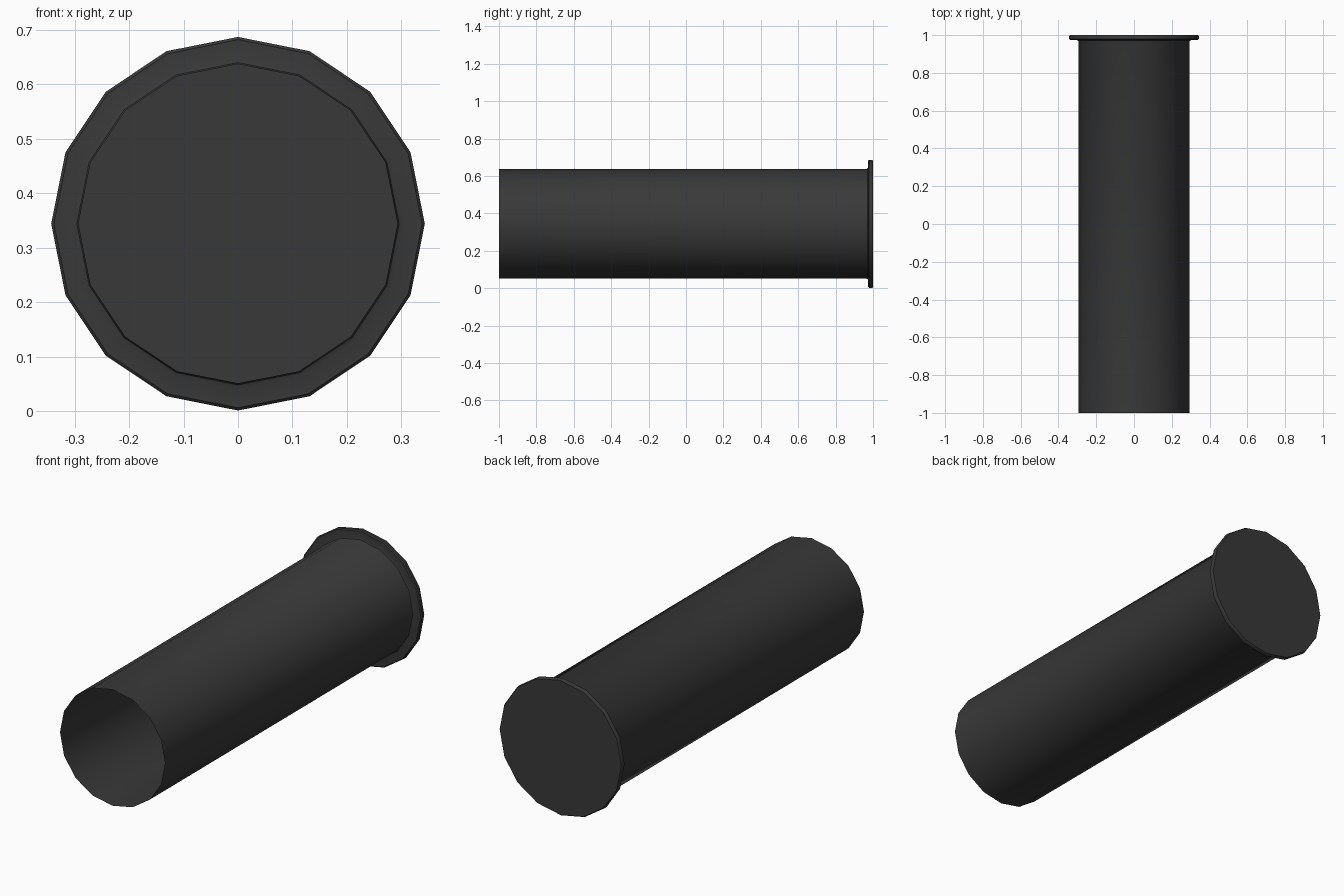
import bpy, bmesh, math

if "Cube" in bpy.data.objects:
    bpy.data.objects.remove(bpy.data.objects["Cube"])

SIDES = 16
CENTRE_Z = 0.344

# (radius, y) profile: open thin tube, small fillet, flange with softened rim
PROFILE = [(0.293, -1.0), (0.293, 0.965), (0.296, 0.971), (0.304, 0.974),
           (0.338, 0.974), (0.343, 0.979), (0.343, 0.995), (0.339, 1.0)]

bm = bmesh.new()
rings = []
for r, y in PROFILE:
    ring = []
    for i in range(SIDES):
        a = 2 * math.pi * i / SIDES
        ring.append(bm.verts.new((r * math.cos(a), y, CENTRE_Z + r * math.sin(a))))
    rings.append(ring)

# Walls of tube and flange
for a, b in zip(rings, rings[1:]):
    for i in range(SIDES):
        j = (i + 1) % SIDES
        bm.faces.new((a[i], b[i], b[j], a[j]))

# Closed back end
bm.faces.new(rings[-1][::-1])

mesh = bpy.data.meshes.new("flanged_tube")
bm.to_mesh(mesh)
bm.free()
tube = bpy.data.objects.new("flanged_tube", mesh)
bpy.context.collection.objects.link(tube)

# Dark grey finish
mat = bpy.data.materials.new("dark_grey")
mat.diffuse_color = (0.04, 0.04, 0.04, 1)
mat.use_nodes = True
mat.node_tree.nodes["Principled BSDF"].inputs["Base Color"].default_value = mat.diffuse_color
mesh.materials.append(mat)

bpy.context.view_layer.objects.active = tube
tube.select_set(True)
bpy.ops.object.shade_smooth_by_angle(angle=math.radians(40))
